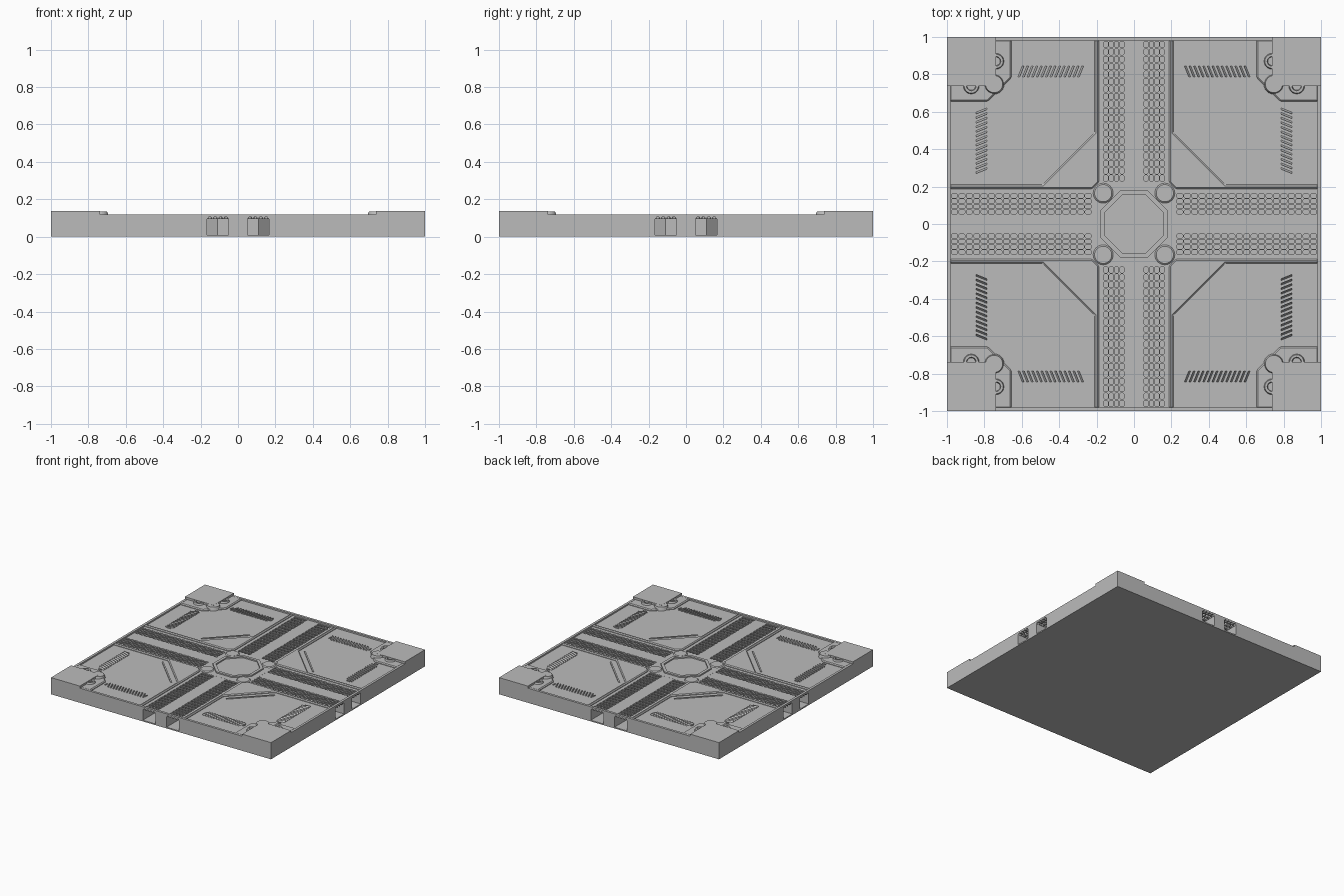
import bpy, bmesh, math

if "Cube" in bpy.data.objects:
    bpy.data.objects.remove(bpy.data.objects["Cube"])

FLOOR, TOP = 0.108, 0.12      # recessed floor and raised trim heights

metal = bpy.data.materials.new("light_grey")
metal.diffuse_color = (0.5, 0.5, 0.5, 1)
metal.use_nodes = True
metal.node_tree.nodes["Principled BSDF"].inputs["Base Color"].default_value = metal.diffuse_color


def finish(name, bm, bevel=0.0):
    """Turn one quadrant of geometry into an object mirrored on x and y."""
    seam = [f for f in bm.faces if all(v.co.x < 1e-5 for v in f.verts)
            or all(v.co.y < 1e-5 for v in f.verts)]
    bmesh.ops.recalc_face_normals(bm, faces=bm.faces)
    bmesh.ops.delete(bm, geom=seam, context='FACES')
    me = bpy.data.meshes.new(name)
    bm.to_mesh(me)
    bm.free()
    me.materials.append(metal)
    ob = bpy.data.objects.new(name, me)
    bpy.context.collection.objects.link(ob)
    if bevel:
        b = ob.modifiers.new("bevel", 'BEVEL')
        b.width, b.segments, b.limit_method = bevel, 1, 'ANGLE'
    m = ob.modifiers.new("mirror", 'MIRROR')
    m.use_axis = (True, True, False)
    m.merge_threshold = 1e-4
    return ob


def swap(poly):
    return [(y, x) for x, y in poly]


def rect(x0, y0, x1, y1):
    return [(x0, y0), (x1, y0), (x1, y1), (x0, y1)]


def add_loft(bm, low, high, z0, z1):
    a = [bm.verts.new((x, y, z0)) for x, y in low]
    b = [bm.verts.new((x, y, z1)) for x, y in high]
    n = len(a)
    bm.faces.new(a[::-1])
    bm.faces.new(b)
    for i in range(n):
        j = (i + 1) % n
        bm.faces.new((a[i], a[j], b[j], b[i]))


def prism(name, polys, z0, z1, bevel=0.0):
    bm = bmesh.new()
    for p in polys:
        add_loft(bm, p, p, z0, z1)
    return finish(name, bm, bevel)


def circle(cx, cy, r, n=24):
    return [(cx + r * math.cos(2 * math.pi * i / n),
             cy + r * math.sin(2 * math.pi * i / n)) for i in range(n)]


# Slab with service tunnels left open between core and panels
prism("base_plate", [rect(0, 0, 1, 1)], 0, 0.01)
prism("core", [[(0, 0), (1, 0), (1, .05), (.2, .05), (.2, .11), (.11, .2),
                (.05, .2), (.05, 1), (0, 1)]], 0.01, FLOOR)
prism("panel_block", [rect(.165, .165, 1, 1)], 0.01, FLOOR)
prism("centre_plate", [rect(0, 0, .225, .225)], 0.094, FLOOR + .0005)

# Outer rim and tunnel openings
prism("rim", [rect(0, .98, 1, 1), rect(.98, 0, 1, .98)], FLOOR, TOP)
W = 0.115 / 4
lintel = rect(.05, .98, .165, 1)
prism("lintel", [lintel, swap(lintel)], 0.105, FLOOR)
bm = bmesh.new()
for i in range(5):
    c = .05 + i * W
    lo = rect(max(c - .002, .05), .98, min(c + .002, .165), 1)
    hi = rect(max(c - .008, .05), .98, min(c + .008, .165), 1)
    for f in (list, swap):
        add_loft(bm, f(lo), f(hi), 0.094, 0.105)
finish("opening_scallops", bm)

# Perforated walkway grates over the tunnels
bm = bmesh.new()
L = (.98 - .225) / 19
for sw in (False, True):
    for i in range(4):
        for j in range(19):
            cx, cy = .05 + (i + .5) * W, .225 + (j + .5) * L
            hw, hl, c = .0112, .016, .005
            hole = [(hw, -hl + c), (hw, hl - c), (hw - c, hl), (-hw + c, hl),
                    (-hw, hl - c), (-hw, -hl + c), (-hw + c, -hl), (hw - c, -hl)]
            corner = [(W / 2, -L / 2), (W / 2, L / 2), (-W / 2, L / 2), (-W / 2, -L / 2)]
            layers = []
            for z in (0.094, FLOOR):
                def vert(p):
                    x, y = cx + p[0], cy + p[1]
                    return bm.verts.new((y, x, z) if sw else (x, y, z))
                h, o = [vert(p) for p in hole], [vert(p) for p in corner]
                layers.append(h)
                for k in range(4):
                    n = (k + 1) % 4
                    up = (z == FLOOR) != sw
                    side = (h[2 * k], o[k], o[n], h[2 * k + 1])
                    tri = (h[2 * k + 1], o[n], h[(2 * k + 2) % 8])
                    for f in (side, tri):
                        bm.faces.new(f if up else f[::-1])
            a, b = layers
            for k in range(8):
                n = (k + 1) % 8
                f = (a[k], b[k], b[n], a[n])
                bm.faces.new(f if not sw else f[::-1])
bmesh.ops.remove_doubles(bm, verts=bm.verts, dist=1e-5)
finish("walkway_grate", bm)

# Raised curbs with chamfered inner corners
prism("curb", [[(.187, .985), (.187, .225), (.225, .187), (.985, .187), (.985, .211),
                (.487, .211), (.211, .487), (.211, .985)]], 0.095, TOP, 0.007)
d = .004
prism("diagonal_strip", [[(.25 - d, .51 - d), (.51 - d, .25 - d),
                          (.51 + d, .25 + d), (.25 + d, .51 + d)]], FLOOR, FLOOR + .006)

# Corner plateaus and blocks
prism("corner_plateau", [[(.655, .985), (.655, .782), (.782, .655), (.985, .655),
                          (.985, .985)]], 0.095, TOP, 0.007)
prism("corner_block", [rect(.738, .738, 1, 1)], TOP - .01, 0.137)

# Rounded half collars along the corner block edges
bm = bmesh.new()
N = 10
for sw in (False, True):
    rings = []
    for r, z in ((.043, TOP - .001), (.038, .134), (.026, .134), (.022, TOP - .001)):
        row = []
        for i in range(N + 1):
            t = math.pi * (1 + i / N)
            p = (.87 + r * math.cos(t), .738 + r * math.sin(t))
            row.append(bm.verts.new((*(p[::-1] if sw else p), z)))
        rings.append(row)
    for k in range(4):
        a, b = rings[k], rings[(k + 1) % 4]
        for i in range(N):
            bm.faces.new((a[i], a[i + 1], b[i + 1], b[i]))
finish("corner_collar", bm)

bm = bmesh.new()
add_loft(bm, circle(.748, .748, .054), circle(.748, .748, .046), FLOOR, 0.136)
finish("corner_boss", bm)

# Central octagonal ring and low round caps beside it
t, a, b = math.tan(math.pi / 8), .178, .155
prism("octagon_ring", [[(a, 0), (a, a * t), (a * t, a), (0, a),
                        (0, b), (b * t, b), (b, b * t), (b, 0)]], FLOOR, TOP - .001)
bm = bmesh.new()
add_loft(bm, circle(.165, .165, .054), circle(.165, .165, .046), FLOOR, 0.115)
finish("round_cap", bm)

# Slanted louvre fins in two vents per panel
bm = bmesh.new()
for sw in (False, True):
    for i in range(14):
        x = .285 + i * .0245
        s, h = .012, .03
        lo = [(x + s - .006, .815 - h), (x + s + .006, .815 - h),
              (x - s + .006, .815 + h), (x - s - .006, .815 + h)]
        hi = [(x + s - .006, .815 - h), (x + s - .003, .815 - h),
              (x - s - .003, .815 + h), (x - s - .006, .815 + h)]
        if sw:
            lo, hi = swap(lo), swap(hi)
        add_loft(bm, lo, hi, FLOOR, FLOOR + .01)
    for x in (.268, .628):
        e = rect(x - .004, .80, x + .004, .83)
        e = swap(e) if sw else e
        add_loft(bm, e, e, FLOOR, FLOOR + .006)
finish("vent_louvres", bm)
